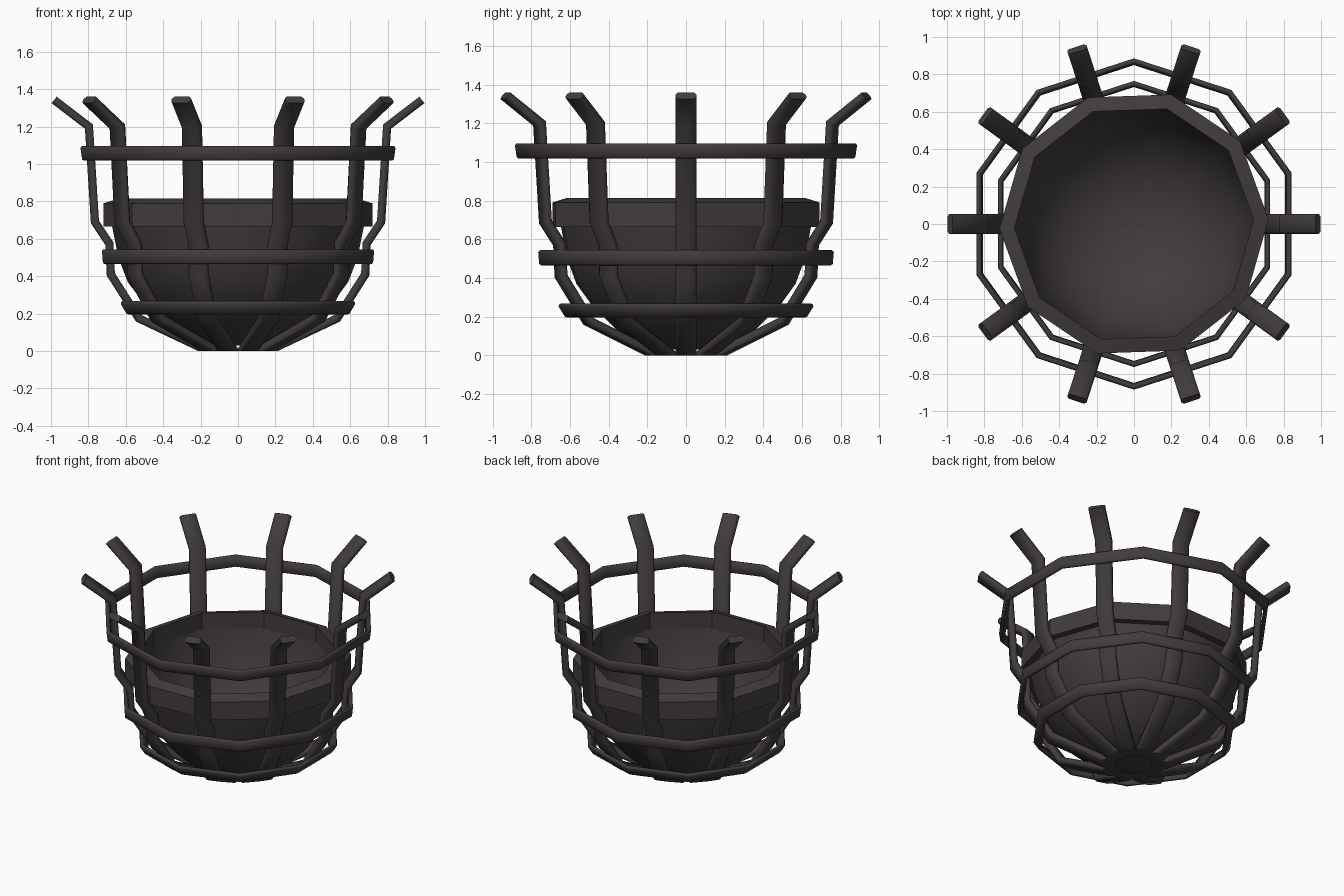
import bpy, bmesh
from math import sin, cos, pi, radians
from mathutils import Vector

SIDES = 10
cube = bpy.data.objects.get("Cube")
if cube:
    bpy.data.objects.remove(cube, do_unlink=True)

iron = bpy.data.materials.new("dark iron")
iron.use_nodes = True
colour = (0.054, 0.046, 0.045, 1)
iron.diffuse_color = colour
iron.node_tree.nodes["Principled BSDF"].inputs["Base Color"].default_value = colour


def finish(bm, name, angle):
    """Clean up the mesh, shade it and link it as a named object."""
    bmesh.ops.remove_doubles(bm, verts=bm.verts, dist=0.0005)
    bmesh.ops.recalc_face_normals(bm, faces=bm.faces)
    mesh = bpy.data.meshes.new(name)
    bm.to_mesh(mesh)
    bm.free()
    mesh.materials.append(iron)
    mesh.shade_smooth()
    mesh.set_sharp_from_angle(angle=radians(angle))
    return link(name, mesh)


def link(name, mesh):
    obj = bpy.data.objects.new(name, mesh)
    bpy.context.collection.objects.link(obj)
    return obj


def loft(bm, loops, closed):
    """Skin a list of vertex loops."""
    pairs = list(zip(loops, loops[1:]))
    if closed:
        pairs.append((loops[-1], loops[0]))
    for a, b in pairs:
        n = len(a)
        for i in range(n):
            j = (i + 1) % n
            bm.faces.new((a[i], a[j], b[j], b[i]))


def revolve(name, profile, turn, angle):
    """Spin a closed (radius, height) profile into a ten-sided solid."""
    bm = bmesh.new()
    loops = []
    for k in range(SIDES):
        a = radians(turn) + 2 * pi * k / SIDES
        loops.append([bm.verts.new((r * cos(a), r * sin(a), z)) for r, z in profile])
    loft(bm, loops, True)
    return finish(bm, name, angle)


def bar_section(width, thick, c):
    """Flat bar cross-section with softened corners."""
    w, t = width / 2, thick / 2
    half = [(w, t - c), (w - c, t), (c - w, t), (-w, t - c)]
    return half + [(-x, -y) for x, y in half]


# Bowl: outside up, then inside back down to the axis
outer = [(0, 0.03), (0.17, 0.03), (0.36, 0.12), (0.5, 0.25), (0.59, 0.37),
         (0.64, 0.5), (0.68, 0.7)]
inner = [(0.64, 0.7), (0.61, 0.53), (0.55, 0.38), (0.45, 0.25), (0.31, 0.15),
         (0.16, 0.1), (0, 0.09)]
revolve("bowl", outer + inner, 2, 40)

# Heavy rim with a sloping top
revolve("bowl_rim", [(0.64, 0.815), (0.72, 0.79), (0.72, 0.665), (0.64, 0.665)], 2, 30)

# Hoops: flat bars leaning with the ribs, wrapped around the outside
hoops = {"upper_hoop": (0.825, 1.058, 0.01),
         "middle_hoop": (0.712, 0.505, 0.006),
         "lower_hoop": (0.6, 0.232, 0.042)}
for name, (radius, height, lean) in hoops.items():
    up = Vector((lean, 0.07)).normalized()
    out = Vector((up.y, -up.x))
    centre = Vector((radius, height))
    points = [centre + up * u + out * v for u, v in bar_section(0.078, 0.026, 0.008)]
    revolve(name, [(p.x / cos(pi / SIDES), p.y) for p in points], 18, 50)

# Rib: flat bar swept along a bent path with mitred corners
path = [Vector(p) for p in ((0.983, 1.343), (0.797, 1.2), (0.765, 0.69),
                            (0.688, 0.575), (0.68, 0.41), (0.53, 0.175), (0.16, 0))]
bm = bmesh.new()
loops = []
for i, p in enumerate(path):
    before = (p - path[i - 1]).normalized() if i else None
    after = (path[i + 1] - p).normalized() if i + 1 < len(path) else None
    direction = before or after
    normal = Vector((-direction.y, direction.x))
    if before and after:
        mid = (before + after).normalized()
        side = Vector((-mid.y, mid.x))
    elif before:
        side = Vector((1, 0))  # foot is cut level with the ground
    else:
        side = normal
    side = side / side.dot(normal)
    loops.append([bm.verts.new((p.x + side.x * v, u, p.y + side.y * v))
                  for u, v in bar_section(0.108, 0.044, 0.013)])
loft(bm, loops, False)
bm.faces.new(loops[0])
bm.faces.new(loops[-1])
rib = finish(bm, "rib_1", 50)
for k in range(1, SIDES):
    link(f"rib_{k + 1}", rib.data).rotation_euler.z = 2 * pi * k / SIDES
